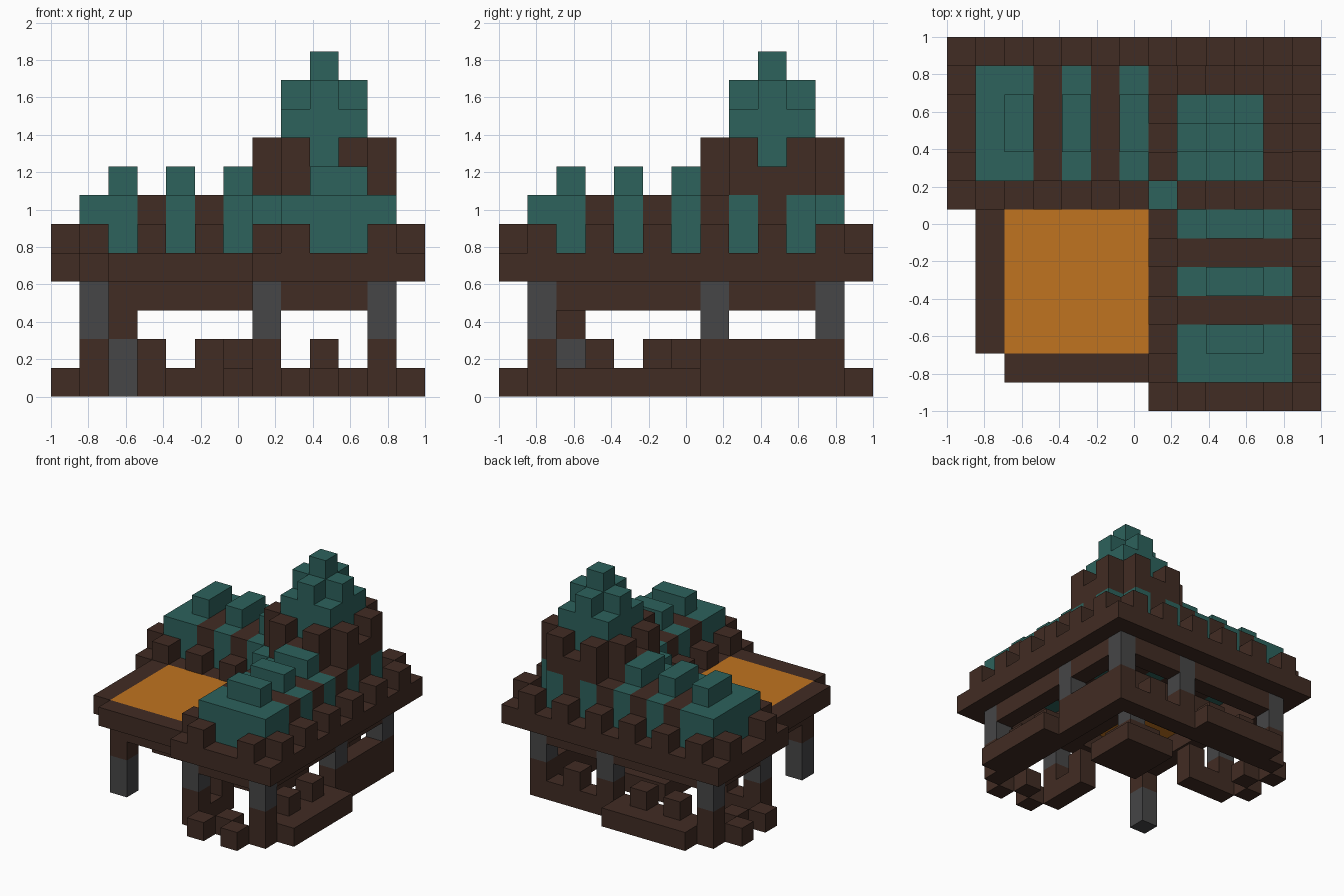
import bpy
import bmesh
from mathutils import Vector

if "Cube" in bpy.data.objects:
    bpy.data.objects.remove(bpy.data.objects["Cube"], do_unlink=True)

N = 13                # blocks along the longest side
S = 2 / N             # block size
NEAR, MID, FAR = 1, 7, 11   # leg lines


def material(name, rgb):
    m = bpy.data.materials.new(name)
    m.use_nodes = True
    col = (*rgb, 1)
    m.diffuse_color = col
    m.node_tree.nodes["Principled BSDF"].inputs["Base Color"].default_value = col
    return m


wood = material("dark brown wood", (.053, .025, .017))
teal = material("teal roof", (.026, .122, .107))
stone = material("grey stone", (.061, .061, .063))
gold = material("orange floor", (.53, .175, .014))

grid = {}             # block position -> part name
part_material = {}


def span(v):
    return range(v[0], v[1] + 1) if isinstance(v, tuple) else [v]


def fill(part, mat, xs, ys, zs, mirror=True):
    """Fill a block range, mirrored across the diagonal."""
    part_material[part] = mat
    for x in span(xs):
        for y in span(ys):
            for z in span(zs):
                grid[x, y, z] = part
                if mirror:
                    grid[y, x, z] = part


# Stone legs with wooden feet
for x, y in [(NEAR, MID), (NEAR, FAR), (MID, MID), (MID, FAR), (FAR, FAR)]:
    fill("leg_feet", wood, x, y, (0, 1))
    fill("stone_legs", stone, x, y, (2, 3))
fill("corner_leg_base", stone, 2, 2, (0, 1))
fill("corner_leg_top", wood, 2, 2, (2, 3))

# Ground level walkways and stumps
fill("walkway", wood, (2, 10), FAR, 0)
fill("walkway", wood, (2, 6), 12, 0)
fill("centre_footing", wood, (6, 8), (6, 8), 0)
fill("walkway", wood, (2, 3), MID, 0)
for y in (8, 10):
    fill("stepping_blocks", wood, 0, y, 0)
fill("stepping_blocks", wood, NEAR, 9, 0)
for x in (3, 5):
    fill("stumps", wood, x, FAR, 1)
fill("stumps", wood, 3, MID, 1)
fill("stumps", wood, 6, MID, 1)
fill("stumps", wood, 9, FAR, 1, mirror=False)
fill("low_wall", wood, FAR, (8, 10), 1, mirror=False)

# Beams between the legs
fill("beams", wood, (2, 6), FAR, 3)
fill("beams", wood, (8, 10), FAR, 3)
fill("beams", wood, (2, 6), MID, 3)
fill("beams", wood, NEAR, (8, 10), 3)
fill("beams", wood, 2, (3, 6), 3)

# Deck ring, terrace rim and terrace floor
fill("deck", wood, (0, 12), (11, 12), 4)
fill("deck", wood, (0, 1), (7, 12), 4)
fill("deck", wood, (0, 7), MID, 4)
fill("terrace_rim", wood, 1, (2, 6), 4)
fill("terrace_floor", gold, (2, 6), (2, 6), 4)

# Battlements round the deck
for x in range(1, N - 1, 2):
    fill("battlements", wood, x, 12, 5)
for x in (1, 3, 5):
    fill("battlements", wood, x, MID, 5)
for y in (8, 11):
    fill("battlements", wood, 0, y, 5)

# Striped wing roofs: hollow walls, ceiling and ridge
for x in range(1, 8):
    rib = x in (3, 5, 7)
    part, mat = ("roof_ribs", wood) if rib else ("wing_roof", teal)
    fill(part, mat, x, (8, 11), 6)
    for y in (8, 11):
        fill(part, mat, x, y, 5)
    if x == 1:
        fill(part, mat, x, (9, 10), 5)
    elif not rib:
        fill("roof_ridge", teal, x, (9, 10), 7)
fill("inner_corner", teal, MID, MID, (5, 6))

# Tower walls with cut corners
for side in (MID, FAR):
    for x in (8, 10):
        if side == FAR:
            fill("tower_panels", teal, x, side, (5, 6))
        fill("tower_walls", wood, x, side, (7, 8))
    fill("tower_walls", wood, 9, side, (5, 7))

# Stepped tower roof
fill("tower_roof", teal, (8, 10), (8, 10), (8, 9))
fill("tower_roof", teal, (8, 10), 9, 10)
fill("tower_roof", teal, 9, 9, 11)


def build(part):
    """Make one mesh from the outer faces of a part's blocks."""
    cells = {c for c, p in grid.items() if p == part}
    bm = bmesh.new()
    for c in cells:
        mid = Vector(c) + Vector((.5, .5, .5))
        for axis in range(3):
            for sign in (-1, 1):
                n = Vector((0, 0, 0))
                n[axis] = sign
                if tuple(int(a + b) for a, b in zip(c, n)) in cells:
                    continue
                u = Vector((0, 0, 0))
                u[(axis + 1) % 3] = .5
                v = n.cross(u)
                centre = mid + n / 2
                quad = [centre - u - v, centre + u - v, centre + u + v, centre - u + v]
                bm.faces.new([bm.verts.new((q.x * S - 1, q.y * S - 1, q.z * S)) for q in quad])
    bmesh.ops.remove_doubles(bm, verts=bm.verts[:], dist=S / 100)
    bmesh.ops.dissolve_limit(bm, angle_limit=.01, verts=bm.verts[:], edges=bm.edges[:])
    mesh = bpy.data.meshes.new(part)
    bm.to_mesh(mesh)
    bm.free()
    mesh.materials.append(part_material[part])
    bpy.context.collection.objects.link(bpy.data.objects.new(part, mesh))


for name in part_material:
    build(name)
